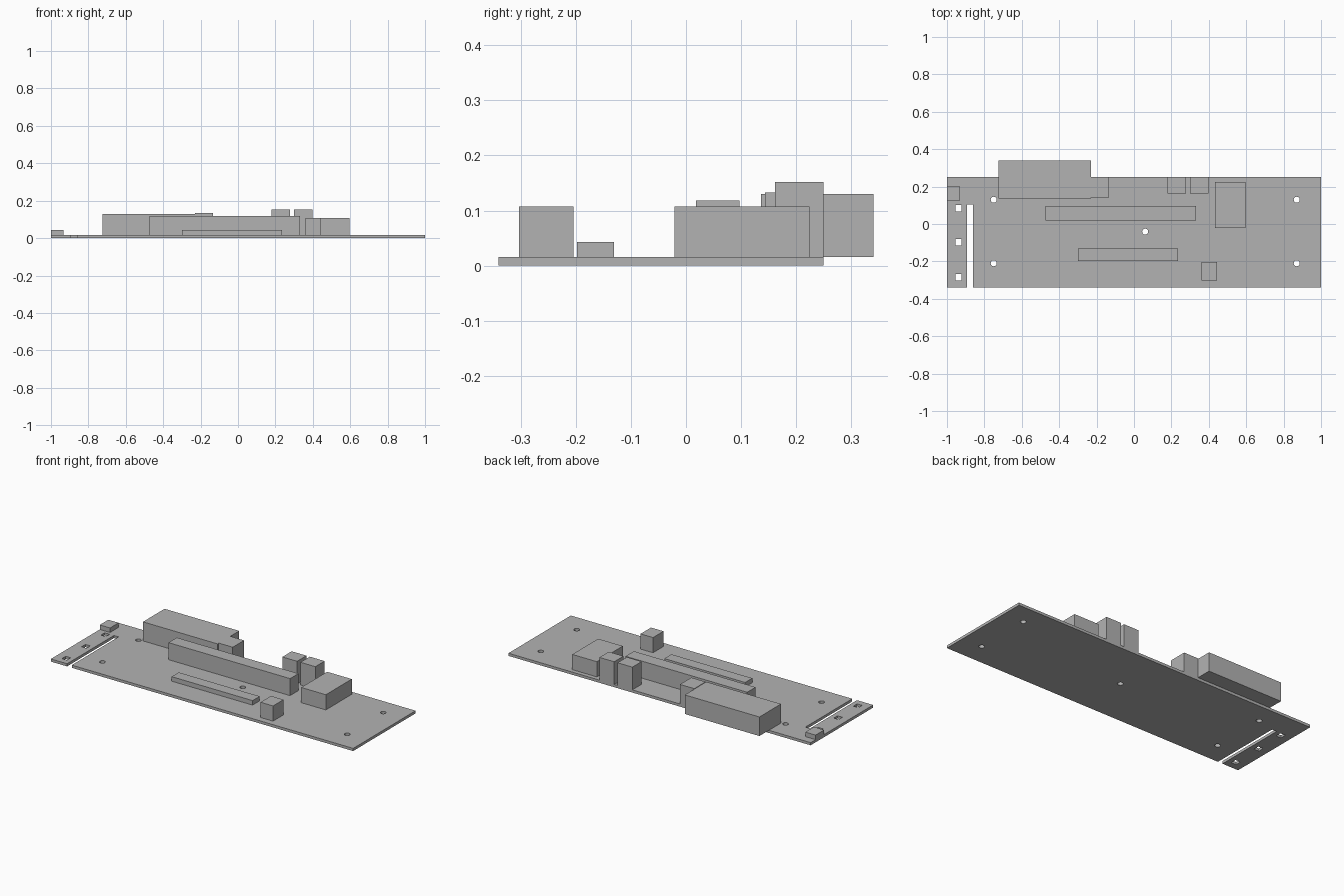
import bpy
import bmesh
from mathutils import Matrix, Vector

cube = bpy.data.objects.get("Cube")
if cube:
    bpy.data.objects.remove(cube, do_unlink=True)

BOARD_TOP = 0.016

grey = bpy.data.materials.new("plain grey")
grey.use_nodes = True
grey.diffuse_color = (0.45, 0.45, 0.45, 1)
grey.node_tree.nodes["Principled BSDF"].inputs["Base Color"].default_value = (0.45, 0.45, 0.45, 1)


def add_box(bm, x, y, z):
    """Box spanning the given (low, high) ranges."""
    lo, hi = Vector((x[0], y[0], z[0])), Vector((x[1], y[1], z[1]))
    size = Matrix.Diagonal((*(hi - lo), 1))
    bmesh.ops.create_cube(bm, size=1, matrix=Matrix.Translation((lo + hi) / 2) @ size)


def finish(bm, name):
    mesh = bpy.data.meshes.new(name)
    bm.to_mesh(mesh)
    bm.free()
    mesh.materials.append(grey)
    obj = bpy.data.objects.new(name, mesh)
    bpy.context.collection.objects.link(obj)
    return obj


def component(name, x, y, top):
    bm = bmesh.new()
    add_box(bm, x, y, (BOARD_TOP, top))
    return finish(bm, name)


# Circuit board plate
bm = bmesh.new()
add_box(bm, (-1, 1), (-0.34, 0.25), (0, BOARD_TOP))
board = finish(bm, "circuit_board")

# Cutter: break-off slot, square holes and round mounting holes
bm = bmesh.new()
through = (-0.05, 0.06)
add_box(bm, (-0.893, -0.862), (-0.4, 0.103), through)
for y in (0.084, -0.098, -0.284):
    add_box(bm, (-0.954, -0.921), (y - 0.018, y + 0.018), through)
mounts = [(x, y) for x in (-0.75, 0.87) for y in (0.13, -0.21)] + [(0.06, -0.041)]
for x, y in mounts:
    bmesh.ops.create_cone(bm, cap_ends=True, segments=24, radius1=0.016, radius2=0.016,
                          depth=0.1, matrix=Matrix.Translation((x, y, 0)))
cutter = finish(bm, "hole_cutter")
cutter.hide_render = True

# Cut the holes, keep the result and discard the cutter
cut = board.modifiers.new("holes", "BOOLEAN")
cut.operation = "DIFFERENCE"
cut.solver = "EXACT"
cut.object = cutter
bpy.context.view_layer.update()
result = bpy.data.meshes.new_from_object(board.evaluated_get(bpy.context.evaluated_depsgraph_get()))
board.modifiers.clear()
board.data = result
bpy.data.objects.remove(cutter, do_unlink=True)

# Rear edge connectors
component("rear_connector", (-0.724, -0.23), (0.136, 0.34), 0.13)
component("rear_side_socket", (-0.23, -0.135), (0.143, 0.25), 0.133)
for side, x in (("right", 0.18), ("left", 0.3)):
    component(f"{side}_rear_port", (x, x + 0.098), (0.162, 0.25), 0.152)

# Parts on the board
component("left_block", (0.433, 0.596), (-0.021, 0.224), 0.107)
component("long_slot", (-0.473, 0.332), (0.018, 0.097), 0.118)
component("low_slot", (-0.3, 0.235), (-0.198, -0.131), 0.043)
component("front_capacitor", (0.361, 0.444), (-0.303, -0.204), 0.107)
component("corner_connector", (-1, -0.932), (0.122, 0.203), 0.043)
